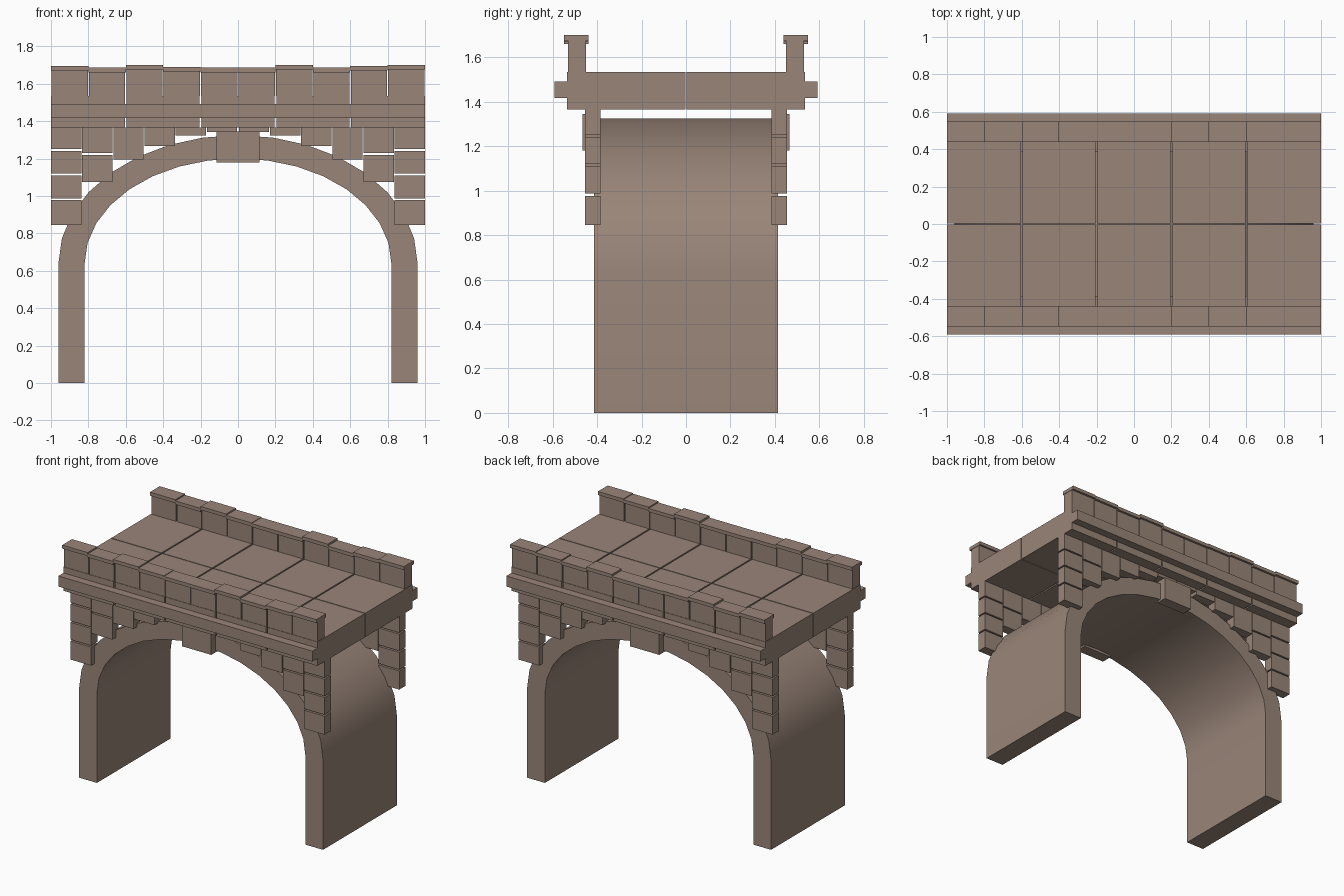
import bpy, bmesh, math

cube = bpy.data.objects.get("Cube")
if cube:
    bpy.data.objects.remove(cube, do_unlink=True)

stone = bpy.data.materials.new("warm grey stone")
stone.use_nodes = True
COLOUR = (0.32, 0.235, 0.19, 1)
stone.diffuse_color = COLOUR
stone.node_tree.nodes["Principled BSDF"].inputs["Base Color"].default_value = COLOUR


def finish(bm, name):
    bmesh.ops.recalc_face_normals(bm, faces=bm.faces)
    mesh = bpy.data.meshes.new(name)
    bm.to_mesh(mesh)
    bm.free()
    mesh.materials.append(stone)
    obj = bpy.data.objects.new(name, mesh)
    bpy.context.collection.objects.link(obj)
    return obj


def box(name, x, y, z):
    """Box spanning three (low, high) ranges."""
    bm = bmesh.new()
    bmesh.ops.create_cube(bm, size=1)
    for v in bm.verts:
        for i, (lo, hi) in enumerate((x, y, z)):
            v.co[i] = hi if v.co[i] > 0 else lo
    return finish(bm, name)


def span(side, lo, hi):
    """Range mirrored to the given side of the centre."""
    return tuple(sorted((side * lo, side * hi)))


# Arch barrel: leg and elliptical ring profile, extruded front to back
SPRING, STEPS = 0.64, 16


def arch_line(a, b):
    curve = [(a * math.cos(math.pi * i / STEPS), SPRING + b * math.sin(math.pi * i / STEPS))
             for i in range(STEPS + 1)]
    return [(a, 0)] + curve + [(-a, 0)]


bm = bmesh.new()
rings = []
for px, pz in zip(arch_line(0.96, 0.685), arch_line(0.82, 0.56)):
    rings.append([bm.verts.new((p[0], y, p[1]))
                  for p, y in ((px, -0.415), (px, 0.415), (pz, 0.415), (pz, -0.415))])
for r, s in zip(rings, rings[1:]):
    for i in range(4):
        j = (i + 1) % 4
        bm.faces.new((r[i], r[j], s[j], s[i]))
bm.faces.new(rings[0])
bm.faces.new(rings[-1])
arch = finish(bm, "arch_barrel")
bpy.ops.object.select_all(action='DESELECT')
arch.select_set(True)
bpy.context.view_layer.objects.active = arch
bpy.ops.object.shade_smooth_by_angle(angle=math.radians(30))

# Deck: two rows of five slabs with thin joints
for side, row in ((-1, "front"), (1, "back")):
    for i in range(5):
        x0 = -1 + 0.4 * i
        box(f"deck_slab_{row}_{i + 1}",
            (x0 + (0.005 if i else 0), x0 + (0.395 if i < 4 else 0.4)),
            span(side, 0.003, 0.535), (1.365, 1.535))

# Spandrel columns, outermost first: heights of block edges from the top down
COLUMNS = [(1.365, 1.24, 1.11, 0.977, 0.845), (1.365, 1.22, 1.075),
           (1.365, 1.195), (1.365, 1.267), (1.365, 1.322), (1.365, 1.343)]
CAP_TOPS = (1.695, 1.686, 1.7, 1.69, 1.686, 1.686, 1.7, 1.686, 1.695, 1.7)

for side, face in ((-1, "front"), (1, "back")):
    # Stepped stone blocks over the arch
    for c, edges in enumerate(COLUMNS):
        outer = 1 - c / 6
        for hand, label in ((1, "left"), (-1, "right")):
            for k, (top, low) in enumerate(zip(edges, edges[1:])):
                gap = 0.01 if k + 2 < len(edges) else 0
                box(f"spandrel_block_{face}_{label}_{c + 1}_{k + 1}",
                    span(hand, outer - 0.162, outer),
                    span(side, 0.385, 0.455), (low + gap, top))
    box(f"keystone_{face}", (-0.115, 0.115), span(side, 0.385, 0.465), (1.18, 1.345))

    # Projecting string course along the deck edge
    box(f"string_course_{face}", (-1, 1), span(side, 0.535, 0.592), (1.417, 1.492))

    # Parapet blocks with slightly uneven coping stones
    for i, top in enumerate(CAP_TOPS):
        x0 = -1 + 0.2 * i
        box(f"parapet_block_{face}_{i + 1}", (x0 + 0.003, x0 + 0.197),
            span(side, 0.45, 0.532), (1.535, top - 0.025))
        box(f"coping_stone_{face}_{i + 1}", (x0, x0 + 0.2),
            span(side, 0.438, 0.548), (top - 0.025, top))
